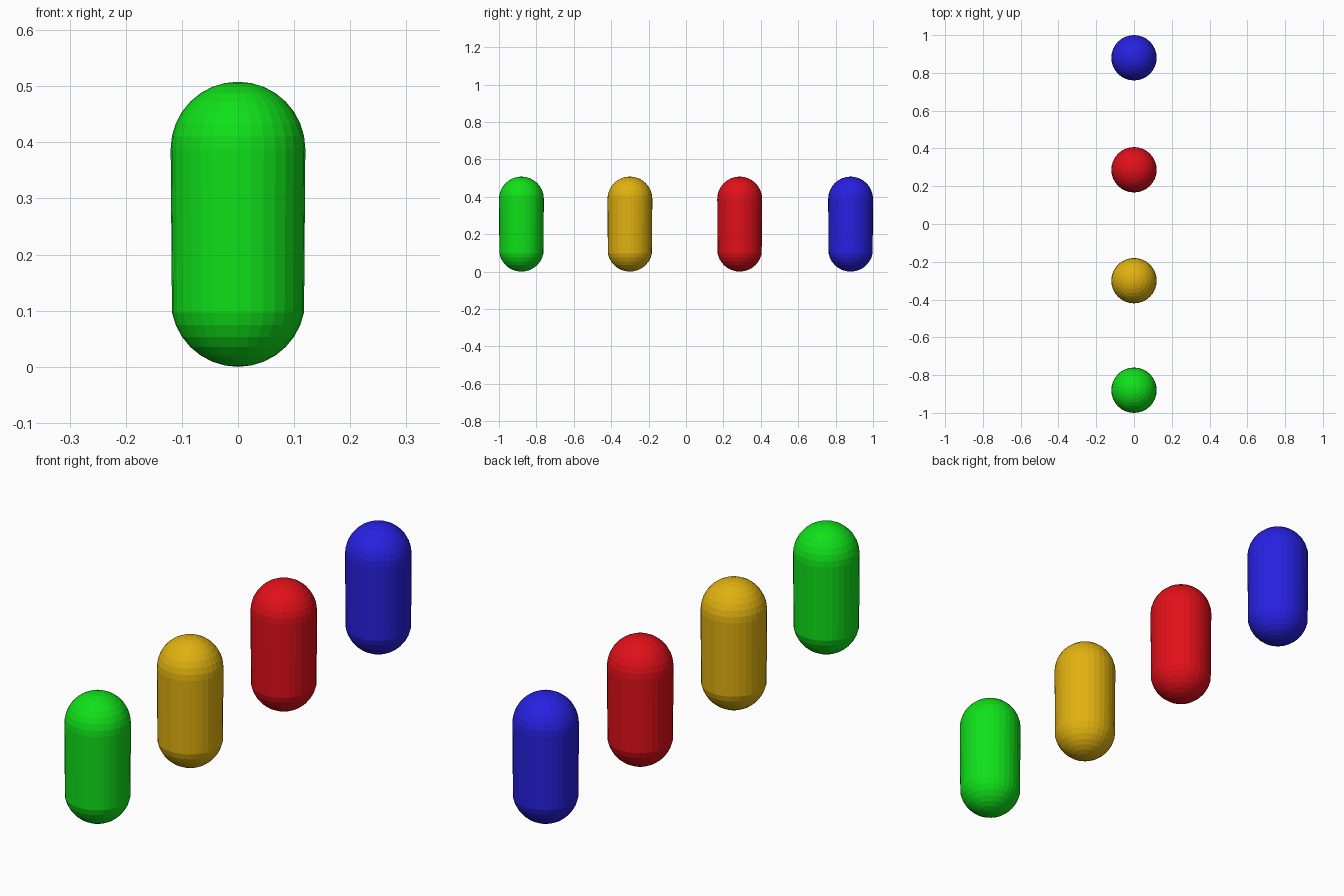
import bpy

if "Cube" in bpy.data.objects:
    bpy.data.objects.remove(bpy.data.objects["Cube"])

R = 0.12        # capsule radius
HEIGHT = 0.508  # total capsule height


def capsule(name, y, color):
    # UV sphere whose lower half is pulled down to the floor
    bpy.ops.mesh.primitive_uv_sphere_add(segments=32, ring_count=16, radius=R,
                                         location=(0, y, HEIGHT - R))
    ob = bpy.context.object
    ob.name = name
    for v in ob.data.vertices:
        if v.co.z < -0.001:
            v.co.z -= HEIGHT - 2 * R
    mat = bpy.data.materials.new(name + "_paint")
    mat.diffuse_color = (*color, 1)
    mat.use_nodes = True
    mat.node_tree.nodes["Principled BSDF"].inputs["Base Color"].default_value = mat.diffuse_color
    ob.data.materials.append(mat)


# Row of four coloured capsules, front to back
capsule("green_capsule", -0.88, (0.005, 0.75, 0.01))
capsule("yellow_capsule", -0.30, (0.75, 0.44, 0.005))
capsule("red_capsule", 0.287, (0.75, 0.005, 0.01))
capsule("blue_capsule", 0.88, (0.02, 0.015, 0.75))
